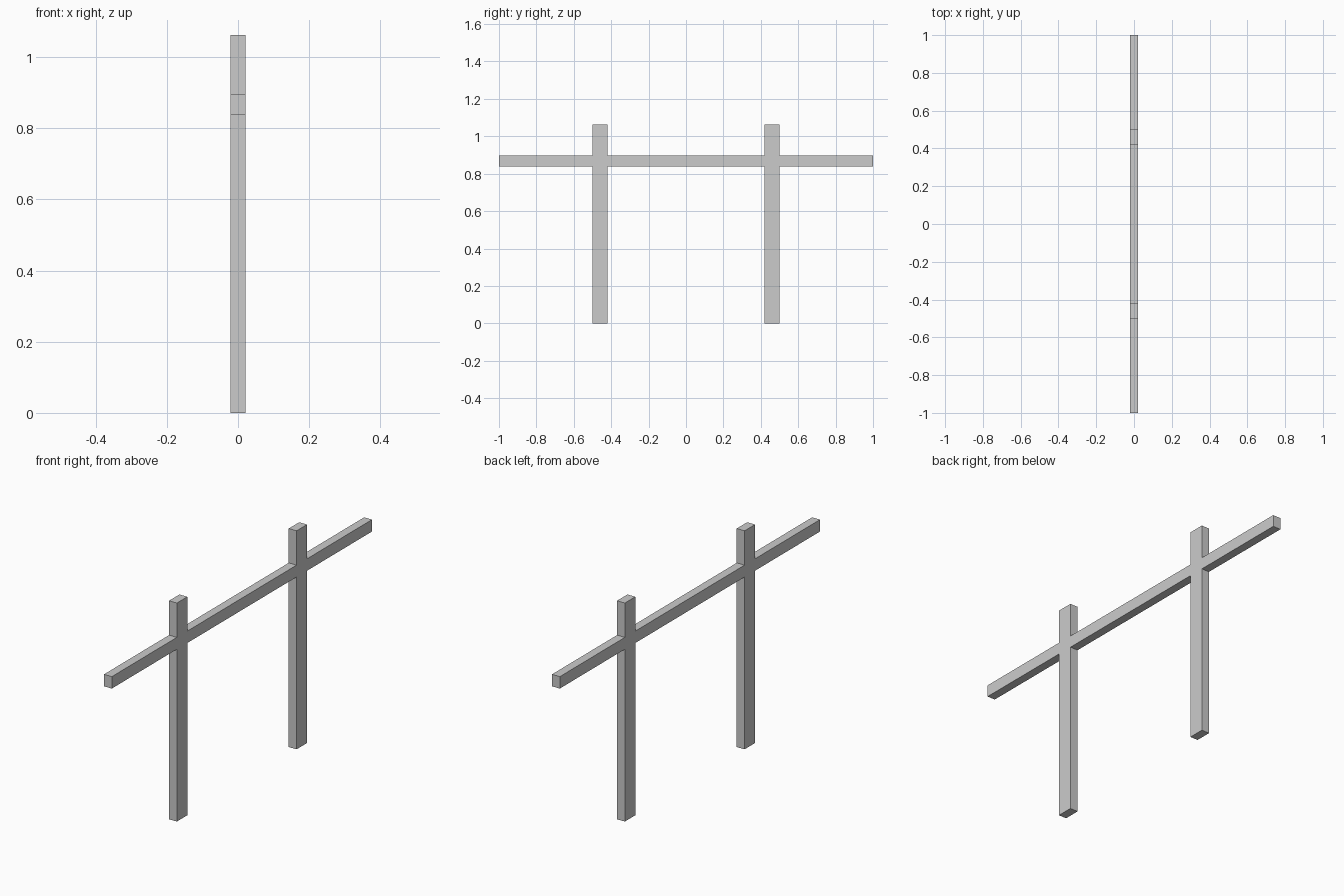
import bpy
import bmesh

if "Cube" in bpy.data.objects:
    bpy.data.objects.remove(bpy.data.objects["Cube"])

THICK = 0.042                 # depth along x
RAIL_LOW, RAIL_HIGH = 0.838, 0.896
POST_IN, POST_OUT = 0.42, 0.50
POST_TOP = 1.063

# Half outline (y, z) of the fused rail and post, from underside to top
half = [
    (POST_IN, RAIL_LOW), (POST_IN, 0), (POST_OUT, 0), (POST_OUT, RAIL_LOW),
    (1, RAIL_LOW), (1, RAIL_HIGH),
    (POST_OUT, RAIL_HIGH), (POST_OUT, POST_TOP), (POST_IN, POST_TOP), (POST_IN, RAIL_HIGH),
]
outline = half + [(-y, z) for y, z in reversed(half)]

# Two posts and a cross rail, flush and in one piece
bm = bmesh.new()
face = bm.faces.new([bm.verts.new((-THICK / 2, y, z)) for y, z in outline])
extruded = bmesh.ops.extrude_face_region(bm, geom=[face])["geom"]
bmesh.ops.translate(bm, vec=(THICK, 0, 0),
                    verts=[v for v in extruded if isinstance(v, bmesh.types.BMVert)])
bmesh.ops.recalc_face_normals(bm, faces=bm.faces)

mesh = bpy.data.meshes.new("post_and_rail_frame")
bm.to_mesh(mesh)
bm.free()
bpy.context.collection.objects.link(bpy.data.objects.new("post_and_rail_frame", mesh))
